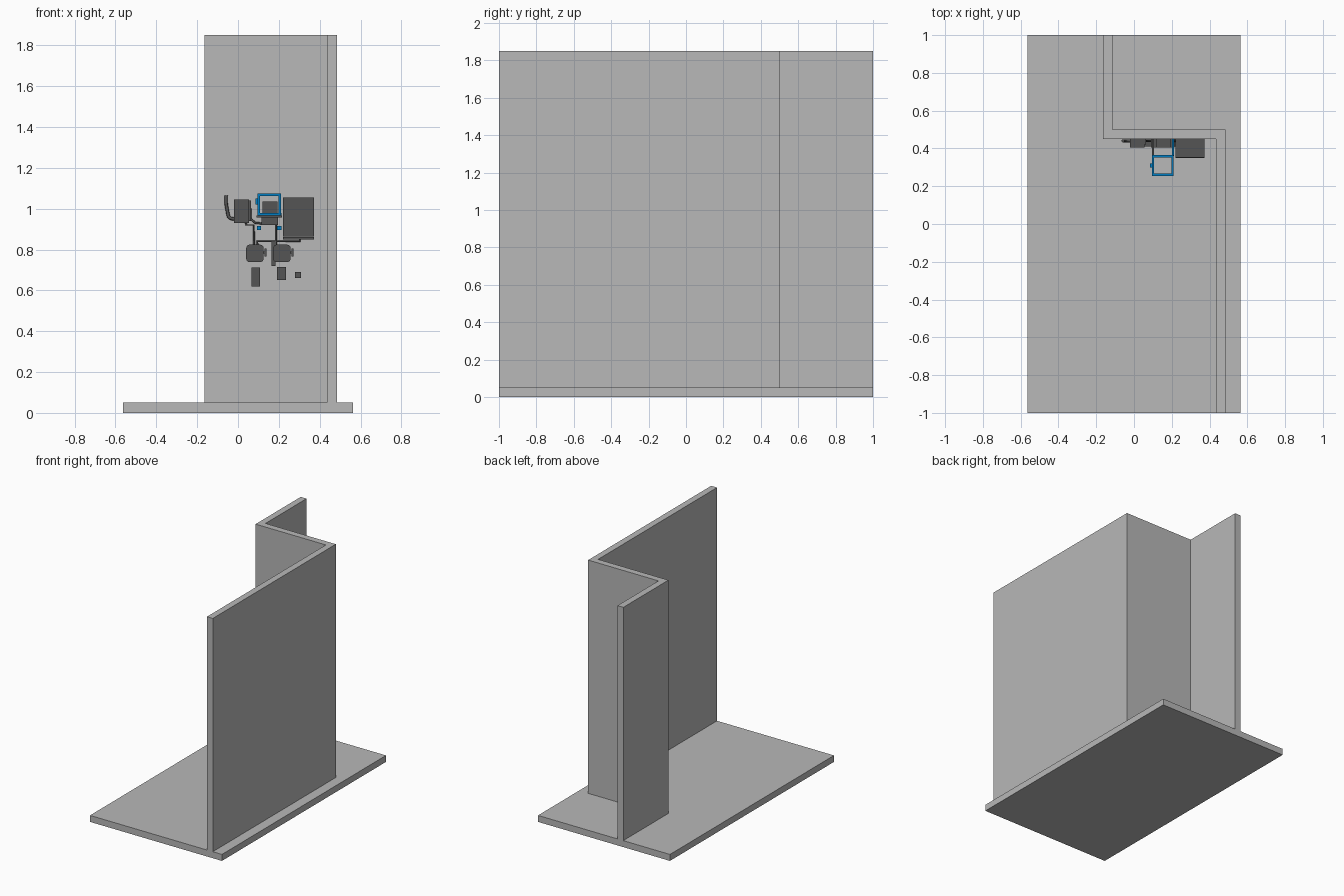
import bpy
import bmesh
from itertools import product


def material(name, colour):
    m = bpy.data.materials.new(name)
    m.use_nodes = True
    m.diffuse_color = (*colour, 1)
    m.node_tree.nodes["Principled BSDF"].inputs["Base Color"].default_value = (*colour, 1)
    return m


def finish(name, bm, mat):
    bmesh.ops.recalc_face_normals(bm, faces=bm.faces)
    mesh = bpy.data.meshes.new(name)
    bm.to_mesh(mesh)
    bm.free()
    mesh.materials.append(mat)
    ob = bpy.data.objects.new(name, mesh)
    bpy.context.collection.objects.link(ob)
    return ob


def box(name, xs, ys, zs, mat, bevel=0):
    bm = bmesh.new()
    bmesh.ops.create_cube(bm, size=1)
    for v in bm.verts:
        v.co = [lo + (c + 0.5) * (hi - lo) for c, (lo, hi) in zip(v.co, (xs, ys, zs))]
    if bevel:
        # round only the corners seen from the front
        edges = [e for e in bm.edges if abs(e.verts[0].co.y - e.verts[1].co.y) > 0.001]
        bmesh.ops.bevel(bm, geom=edges, offset=bevel, segments=4, profile=0.5, affect='EDGES')
    return finish(name, bm, mat)


def prism(name, outline, z0, z1, mat):
    bm = bmesh.new()
    face = bm.faces.new([bm.verts.new((x, y, z0)) for x, y in outline])
    top = bmesh.ops.extrude_face_region(bm, geom=[face])["geom"]
    bmesh.ops.translate(bm, vec=(0, 0, z1 - z0),
                        verts=[g for g in top if isinstance(g, bmesh.types.BMVert)])
    return finish(name, bm, mat)


def pipe(name, points, y, radius, mat, smooth=False):
    curve = bpy.data.curves.new(name, 'CURVE')
    curve.dimensions = '3D'
    curve.bevel_depth = radius
    curve.bevel_resolution = 2
    curve.use_fill_caps = True
    spline = curve.splines.new('NURBS' if smooth else 'POLY')
    spline.points.add(len(points) - 1)
    for p, (x, z) in zip(spline.points, points):
        p.co = (x, y, z, 1)
    if smooth:
        spline.order_u = 3
        spline.use_endpoint_u = True
    curve.materials.append(mat)
    ob = bpy.data.objects.new(name, curve)
    bpy.context.collection.objects.link(ob)


cube = bpy.data.objects.get("Cube")
if cube:
    bpy.data.objects.remove(cube, do_unlink=True)

plaster = material("plaster_grey", (0.48, 0.48, 0.48))
dark = material("dark_grey", (0.09, 0.09, 0.09))
blue = material("blue", (0.0, 0.21, 0.55))

# floor and stepped wall
WALL = 0.45
box("floor", (-0.563, 0.563), (-1, 1), (0, 0.05), plaster)
prism("wall", [(0.435, -1), (0.485, -1), (0.485, 0.5), (-0.115, 0.5), (-0.115, 1),
               (-0.165, 1), (-0.165, WALL), (0.435, WALL)], 0.05, 1.85, plaster)

# large cabinet with a lip along the bottom
box("cabinet", (0.22, 0.373), (0.352, WALL), (0.865, 1.055), dark)
box("cabinet_lip", (0.22, 0.373), (0.35, WALL), (0.85, 0.862), dark)

# left unit with its side plate and antenna cable
box("left_unit", (-0.02, 0.055), (0.405, WALL), (0.93, 1.045), dark)
box("left_unit_plate", (0.055, 0.064), (0.42, WALL), (0.94, 1.04), dark)
pipe("antenna_cable", [(-0.058, 1.065), (-0.06, 1.03), (-0.052, 0.99), (-0.045, 0.95),
                       (-0.02, 0.95)], 0.44, 0.008, dark, smooth=True)

# open blue cage: twelve struts
lo, hi = (0.095, 0.255, 0.967), (0.21, 0.365, 1.075)
T = 0.012
for axis in range(3):
    for ends in product((0, 1), repeat=2):
        spans, pick = [], iter(ends)
        for i in range(3):
            if i == axis:
                spans.append((lo[i], hi[i]))
            else:
                spans.append((hi[i] - T, hi[i]) if next(pick) else (lo[i], lo[i] + T))
        box("cage_strut", *spans, blue)

# arms and feet joining the cage to the wall
for x, mat in ((0.095, dark), (0.202, blue)):
    box("cage_arm", (x, x + 0.01), (0.36, WALL), (0.967, 0.98), mat)
for x in (0.092, 0.192):
    box("cage_foot", (x, x + 0.02), (0.43, WALL), (0.895, 0.915), blue)
box("cage_latch", (0.086, 0.095), (0.3, 0.32), (1.02, 1.05), blue)

# shelf and the units behind the cage
box("shelf", (0.09, 0.215), (0.405, WALL), (0.957, 0.966), dark)
box("upper_unit", (0.12, 0.193), (0.405, WALL), (0.97, 1.035), dark)
box("lower_unit", (0.115, 0.195), (0.42, WALL), (0.92, 0.957), dark)

# round-cornered junction boxes with side handles
for x in (0.04, 0.172):
    box("junction_box", (x, x + 0.086), (0.41, WALL), (0.738, 0.824), dark, 0.018)
    box("handle_stem", (x + 0.086, x + 0.092), (0.425, 0.435), (0.78, 0.79), dark)
    box("handle", (x + 0.09, x + 0.1), (0.42, 0.44), (0.765, 0.805), dark)

# small wall sockets
box("tall_socket", (0.065, 0.107), (0.42, WALL), (0.62, 0.712), dark)
box("middle_socket", (0.19, 0.234), (0.425, WALL), (0.65, 0.715), dark)
box("small_socket", (0.28, 0.309), (0.43, WALL), (0.66, 0.69), dark)

# conduits between the units
R = 0.005
for points in ([(0.04, 0.93), (0.04, 0.92), (0.078, 0.92), (0.078, 0.82)],
               [(0.06, 1.0), (0.062, 0.95), (0.085, 0.93), (0.115, 0.928)],
               [(0.185, 0.92), (0.185, 0.82)],
               [(0.095, 0.82), (0.095, 0.84), (0.302, 0.84), (0.302, 0.86)]):
    pipe("conduit", points, 0.44, R, dark)
box("conduit_trunk", (0.163, 0.183), (0.435, WALL), (0.72, 0.84), dark)
